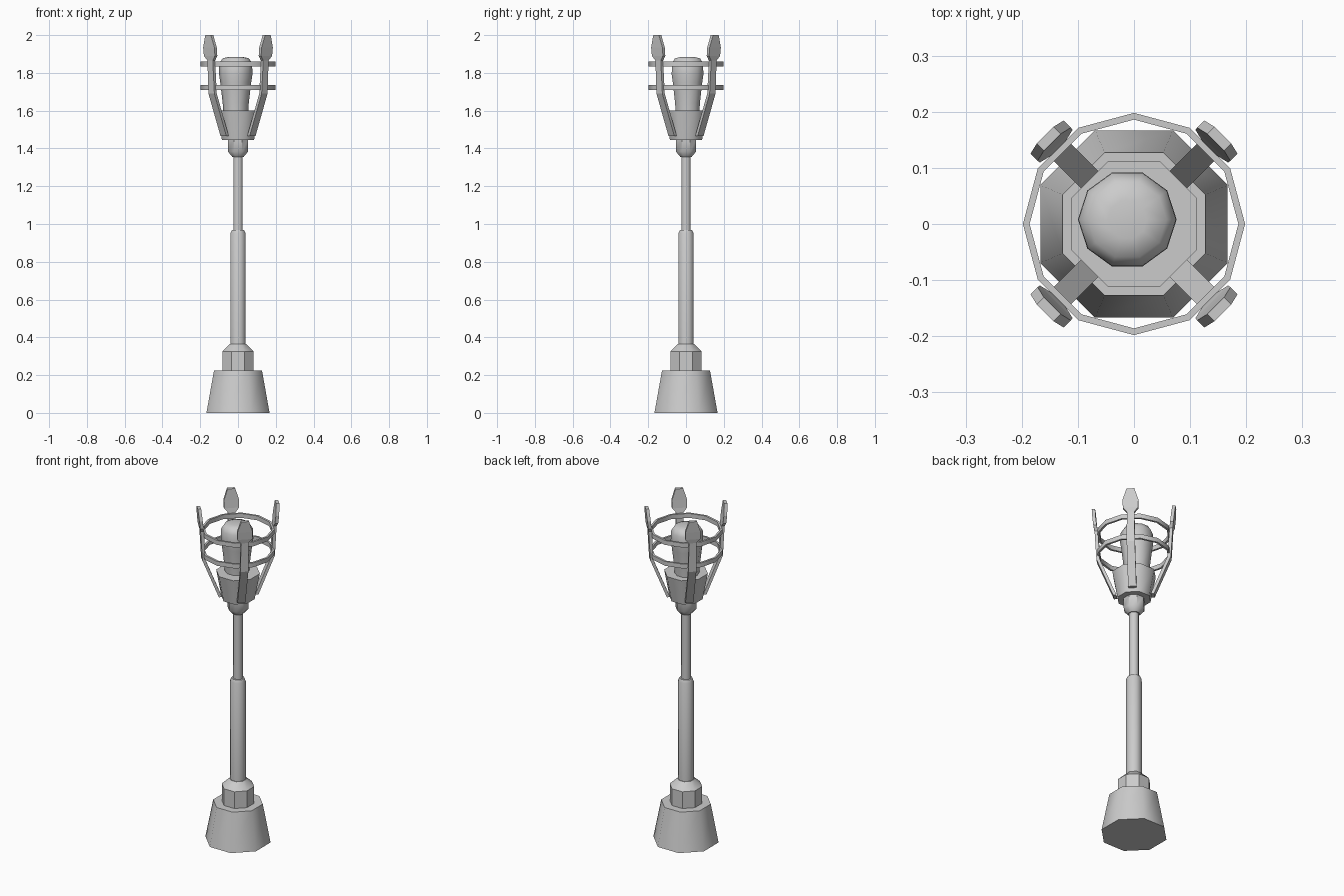
import bpy, bmesh, math
from mathutils import Vector, Matrix

if "Cube" in bpy.data.objects:
    bpy.data.objects.remove(bpy.data.objects["Cube"])


def finish(name, bm, smooth=None):
    bmesh.ops.recalc_face_normals(bm, faces=bm.faces)
    me = bpy.data.meshes.new(name)
    bm.to_mesh(me)
    bm.free()
    ob = bpy.data.objects.new(name, me)
    bpy.context.collection.objects.link(ob)
    if smooth:
        bpy.ops.object.select_all(action='DESELECT')
        ob.select_set(True)
        bpy.context.view_layer.objects.active = ob
        bpy.ops.object.shade_smooth_by_angle(angle=math.radians(smooth))
    return ob


def lathe(name, profile, sides=8, closed=False, flats=True, smooth=46, centre=(0, 0)):
    """Spin (radius, z) points; with flats the radius is measured to the flat faces."""
    bm = bmesh.new()
    k = 1 / math.cos(math.pi / sides) if flats else 1
    off = math.pi / sides if flats else 0
    rings = []
    for r, z in profile:
        rings.append([bm.verts.new((centre[0] + r * k * math.cos(off + 2 * math.pi * i / sides),
                                    centre[1] + r * k * math.sin(off + 2 * math.pi * i / sides), z))
                      for i in range(sides)])
    pairs = list(zip(rings, rings[1:]))
    if closed:
        pairs.append((rings[-1], rings[0]))
    for a, b in pairs:
        for i in range(sides):
            j = (i + 1) % sides
            bm.faces.new((a[i], a[j], b[j], b[i]))
    if not closed:
        bm.faces.new(rings[0])
        bm.faces.new(rings[-1])
    return finish(name, bm, smooth)


def strap(name, path, angle):
    """Flat bar from (radius, z, half width) stations, turned to an angle."""
    bm = bmesh.new()
    t = 0.009
    turn = Matrix.Rotation(angle, 3, 'Z')
    rings = [[bm.verts.new(turn @ Vector(p)) for p in
              ((r - t, -w, z), (r + t, -w, z), (r + t, w, z), (r - t, w, z))]
             for r, z, w in path]
    for a, b in zip(rings, rings[1:]):
        for i in range(4):
            j = (i + 1) % 4
            bm.faces.new((a[i], a[j], b[j], b[i]))
    bm.faces.new(rings[0])
    bm.faces.new(rings[-1])
    return finish(name, bm)


# Foot and stem
lathe("base", [(0.167, 0), (0.127, 0.225)])
lathe("collar", [(0.083, 0.22), (0.083, 0.325), (0.043, 0.365)], smooth=44)
lathe("lower_pole", [(0.04, 0.35), (0.04, 0.95), (0.033, 0.967)])
lathe("upper_pole", [(0.025, 0.96), (0.025, 1.37)])

# Neck and cup
lathe("neck", [(0.03, 1.355), (0.053, 1.383), (0.053, 1.45)], smooth=40)
lathe("cup", [(0.085, 1.445), (0.112, 1.6), (0.098, 1.6)])

# Rounded torch head, slightly off centre
lathe("torch_head", [(0.066, 1.59), (0.069, 1.64), (0.082, 1.75), (0.088, 1.79), (0.087, 1.85),
                     (0.07, 1.877), (0.035, 1.885)], sides=10, flats=False, smooth=60,
      centre=(-0.012, 0.008))

# Cage rings
for n, z in (("lower_ring", 1.71), ("upper_ring", 1.835)):
    lathe(n, [(0.186, z), (0.198, z), (0.198, z + 0.026), (0.186, z + 0.026)],
          sides=12, closed=True, flats=False, smooth=35)

# Four diagonal arms with leaf-shaped tips
for i in range(4):
    a = math.radians(45 + 90 * i)
    strap(f"arm_{i + 1}", [(0.1, 1.465, 0.022), (0.19, 1.69, 0.022), (0.2, 1.865, 0.02),
                           (0.205, 1.89, 0.041), (0.21, 1.935, 0.042), (0.215, 2.0, 0.021)], a)
